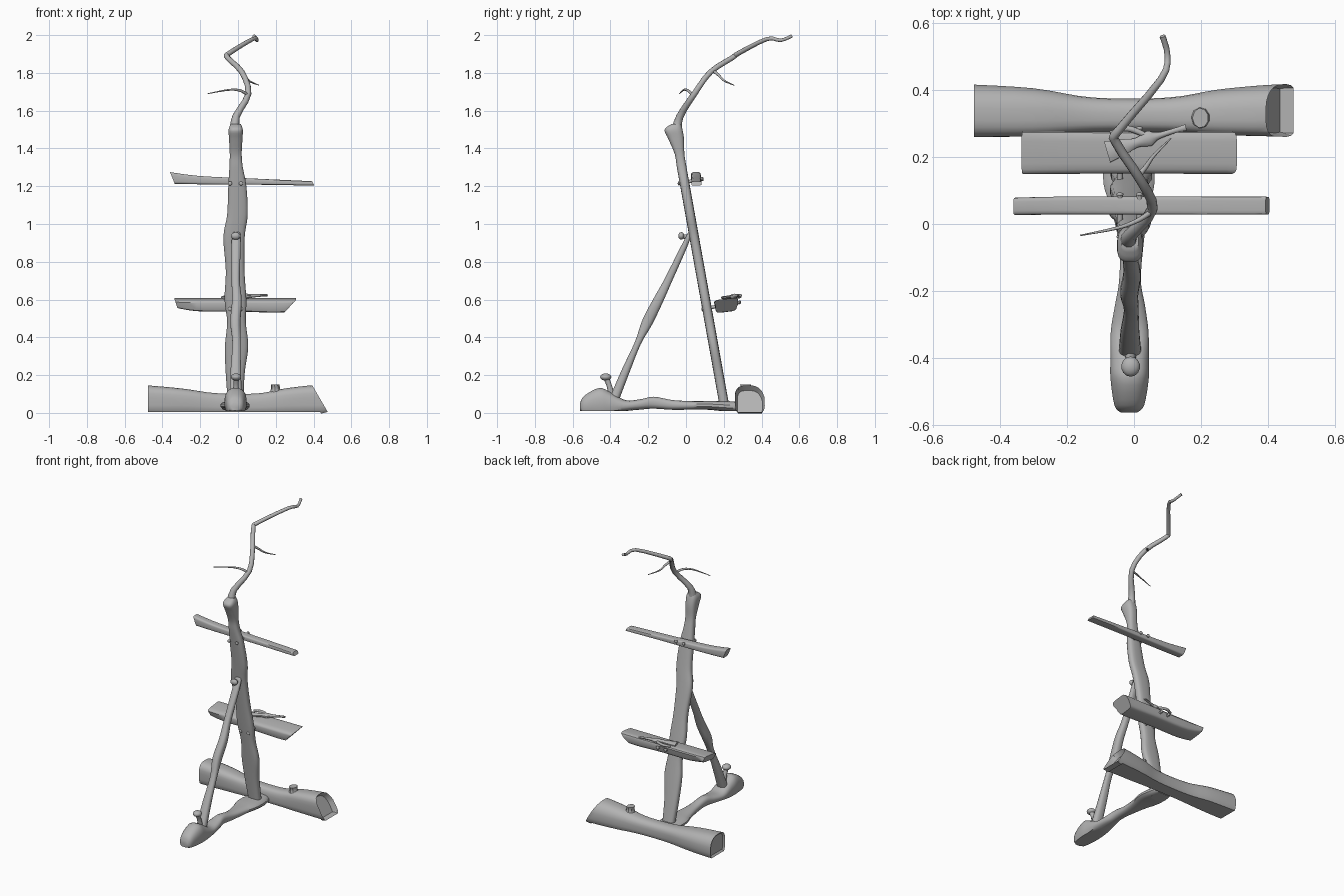
import bpy, bmesh, math
from mathutils import Vector

if "Cube" in bpy.data.objects:
    bpy.data.objects.remove(bpy.data.objects["Cube"])

wood = bpy.data.materials.new("grey wood")
wood.use_nodes = True
GREY = (0.45, 0.45, 0.45, 1)
wood.diffuse_color = GREY
wood.node_tree.nodes["Principled BSDF"].inputs["Base Color"].default_value = GREY
wood.node_tree.nodes["Principled BSDF"].inputs["Roughness"].default_value = 0.8


def finish(name, bm):
    bmesh.ops.recalc_face_normals(bm, faces=bm.faces)
    mesh = bpy.data.meshes.new(name)
    bm.to_mesh(mesh)
    bm.free()
    mesh.materials.append(wood)
    ob = bpy.data.objects.new(name, mesh)
    bpy.context.collection.objects.link(ob)
    bpy.ops.object.select_all(action='DESELECT')
    ob.select_set(True)
    bpy.context.view_layer.objects.active = ob
    bpy.ops.object.shade_smooth_by_angle(angle=math.radians(38))
    return ob


def resample(pts, steps):
    """Smooth curve through the points, carrying the radii along."""
    out = []
    for i in range(len(pts) - 1):
        a, b = pts[max(i - 1, 0)], pts[i]
        c, d = pts[i + 1], pts[min(i + 2, len(pts) - 1)]
        for s in range(steps):
            t = s / steps
            out.append([q + t * (r - p) / 2 + t * t * (2 * p - 5 * q + 4 * r - s3) / 2
                        + t ** 3 * (3 * q - p - 3 * r + s3) / 2
                        for p, q, r, s3 in zip(a, b, c, d)])
    return out + [list(pts[-1])]


def loft(pts, u=(1, 0, 0), v=None, power=2, n=16, steps=4):
    """Tube through (x, y, z, radius along u, radius across u)."""
    bm = bmesh.new()
    rows = resample(pts, steps)
    rings = []
    for i, row in enumerate(rows):
        ahead, behind = rows[min(i + 1, len(rows) - 1)], rows[max(i - 1, 0)]
        tangent = (Vector(ahead[:3]) - Vector(behind[:3])).normalized()
        if v:
            ua, va = Vector(u), Vector(v)
        else:
            ua = Vector(u)
            ua = (ua - tangent * ua.dot(tangent)).normalized()
            va = tangent.cross(ua)
        ring = []
        for k in range(n):
            a = math.tau * (k + 0.5) / n
            c, s = math.cos(a), math.sin(a)
            cu = math.copysign(abs(c) ** (2 / power), c) * max(row[3], 0.001)
            cv = math.copysign(abs(s) ** (2 / power), s) * max(row[4], 0.001)
            ring.append(bm.verts.new(Vector(row[:3]) + ua * cu + va * cv))
        rings.append(ring)
    for r0, r1 in zip(rings, rings[1:]):
        for k in range(n):
            bm.faces.new((r0[k], r0[(k + 1) % n], r1[(k + 1) % n], r1[k]))
    bm.faces.new(rings[0])
    bm.faces.new(rings[-1])
    return bm


def trim(bm, co, normal, hollow=0):
    """Saw an end off, optionally hollowing the cut."""
    cut = bmesh.ops.bisect_plane(bm, geom=bm.verts[:] + bm.edges[:] + bm.faces[:],
                                 plane_co=co, plane_no=normal, clear_outer=True)
    edges = [e for e in cut["geom_cut"] if isinstance(e, bmesh.types.BMEdge)]
    faces = bmesh.ops.edgeloop_fill(bm, edges=edges)["faces"]
    if hollow and faces:
        bmesh.ops.recalc_face_normals(bm, faces=bm.faces)
        bmesh.ops.inset_region(bm, faces=faces, thickness=0.012)
        for vert in faces[0].verts:
            vert.co -= Vector(normal).normalized() * hollow


def rod(name, path, radii, **kw):
    return finish(name, loft([(*p, r, r) for p, r in zip(path, radii)], n=10, **kw))


def ball(name, co, scale):
    bm = bmesh.new()
    bmesh.ops.create_uvsphere(bm, u_segments=14, v_segments=8, radius=1)
    for vert in bm.verts:
        vert.co = Vector([c * s for c, s in zip(vert.co, scale)]) + Vector(co)
    return finish(name, bm)


# Leaning post: (height, left edge, right edge)
outline = [(0.01, -.05, .03), (.2, -.065, .035), (.35, -.07, .055), (.48, -.058, .042),
           (.6, -.072, .045), (.75, -.065, .035), (.93, -.078, .036), (1.05, -.058, .052),
           (1.2, -.052, .045), (1.3, -.046, .026)]
post = [((a + b) / 2, .21 - .179 * z, z, (b - a) / 2, .026) for z, a, b in outline]
post += [(-.012, -.034, 1.37, .032, .026), (-.012, -.052, 1.45, .036, .042),
         (-.012, -.066, 1.5, .038, .048), (-.012, -.052, 1.53, .026, .024)]
finish("post", loft(post, v=(0, 1, 0), power=3))

# Crooked branch and twigs on top
rod("top_branch", [(-.015, -.05, 1.49), (-.01, -.032, 1.57), (.055, .045, 1.69),
                   (.02, .13, 1.805), (-.055, .245, 1.88), (-.045, .28, 1.905),
                   (.08, .43, 1.98), (.1, .5, 1.972), (.085, .56, 1.995)],
    [.03, .02, .016, .015, .014, .013, .011, .009, .009], u=(1, -.3, 0), steps=3)
rod("lower_twig", [(.05, .035, 1.685), (.01, .01, 1.707), (-.05, -.012, 1.71), (-.16, -.034, 1.69)],
    [.008, .007, .005, .002], u=(0, 0, 1))
rod("upper_twig", [(.01, .14, 1.815), (.035, .17, 1.79), (.06, .205, 1.757), (.11, .255, 1.735)],
    [.009, .007, .005, .002], u=(0, 0, 1))

# Upper shelf
bm = loft([(-.38, .052, 1.246, .026, .032), (-.2, .055, 1.232, .027, .022),
           (.1, .055, 1.224, .027, .016), (.36, .055, 1.216, .027, .012),
           (.42, .055, 1.214, .025, .010)], u=(0, 1, 0), v=(0, 0, 1), power=5)
trim(bm, (-.348, 0, 1.245), (-1, 0, -.4))
trim(bm, (.398, 0, 1.215), (1, 0, .5))
finish("upper_shelf", bm)

# Lower shelf: half log with sloping ends, tilted back
bm = loft([(-.36, .213, .586, .064, .018), (-.22, .213, .573, .064, .031),
           (.0, .213, .572, .063, .032), (.2, .213, .569, .064, .035),
           (.33, .213, .573, .064, .031)], u=(0, 1, 0), v=(0, 0, 1), power=5)
trim(bm, (-.325, 0, .575), (-1, 0, -.35))
trim(bm, (.275, 0, .57), (1, 0, -.95))
for vert in bm.verts:
    vert.co.z += .11 * (vert.co.y - .213)
    if vert.co.z < .57:
        vert.co.y = .213 + (vert.co.y - .213) * .88
finish("lower_shelf", bm)

# Forked twig lying on the lower shelf
finish("shelf_twig", loft([(-.08, .215, .61, .034, .010), (-.03, .23, .612, .024, .010),
                           (.01, .243, .614, .015, .012), (.045, .255, .615, .024, .016),
                           (.07, .262, .619, .011, .010), (.12, .278, .622, .008, .007),
                           (.155, .288, .623, .010, .006)], u=(0, 1, 0), n=10))
rod("shelf_twig_fork", [(-.07, .27, .612), (-.02, .285, .616), (.04, .262, .615)],
    [.007, .009, .008], u=(0, 0, 1))

# Nails through the post and shelves
for level, z, front, back in (("upper", 1.215, -.038, .088), ("lower", .55, .088, .285)):
    for side, x in (("right", -.042), ("left", .016)):
        rise = (back - front) * .18
        rod(f"{level}_nail_{side}", [(x, front, z), (x, back, z + rise)], [.009, .009], steps=1)
        ball(f"{level}_nail_head_{side}", (x, front, z), (.011, .006, .011))
        ball(f"{level}_nail_tail_{side}", (x, back, z + rise), (.011, .006, .011))

# Front strut
finish("front_strut", loft([(-.01, .025, .96, .022, .010), (-.01, -.01, .88, .024, .016),
                            (-.012, -.095, .7, .022, .021), (-.006, -.15, .59, .026, .027),
                            (-.014, -.205, .48, .027, .029), (-.008, -.255, .37, .022, .017),
                            (-.012, -.32, .22, .028, .022), (-.012, -.385, .06, .034, .026)],
                           power=2.6))
rod("strut_peg", [(-.012, .04, .925), (-.012, -.03, .937)], [.012, .012], steps=1)
ball("strut_peg_head", (-.012, -.025, .937), (.026, .016, .02))

# Base beam running front to back, with a bulging front end
bm = loft([(-.015, -.562, .03, .025, .018), (-.014, -.54, .04, .045, .05),
           (-.013, -.46, .055, .058, .078), (-.013, -.40, .048, .058, .062),
           (-.013, -.32, .038, .057, .03), (-.012, -.24, .045, .045, .028),
           (-.012, -.17, .054, .033, .032), (-.008, -.07, .042, .036, .026),
           (-.012, .04, .04, .055, .023), (-.015, .12, .04, .077, .024),
           (-.015, .21, .035, .074, .028), (-.015, .27, .033, .06, .027)],
          v=(0, 0, 1), power=2.5)
for vert in bm.verts:
    vert.co.z = max(vert.co.z, .01)
finish("base_beam", bm)

# Mushroom shaped peg on the beam
rod("base_peg", [(-.01, -.392, .08), (-.01, -.405, .14), (-.01, -.422, .185)], [.02, .014, .016])
ball("base_peg_cap", (-.01, -.425, .19), (.028, .03, .019))

# Rear log: flat underneath, pinched in the middle, hollow sawn ends
bm = loft([(-.5, .338, .06, .079, .088), (-.3, .333, .057, .072, .073),
           (-.12, .325, .045, .052, .06), (.1, .325, .043, .052, .06),
           (.25, .333, .055, .068, .075), (.4, .338, .06, .077, .087),
           (.52, .338, .06, .081, .088)], u=(0, 1, 0), v=(0, 0, 1), power=2.8, n=24)
for vert in bm.verts:
    vert.co.z = max(vert.co.z, .005)
    vert.co.y -= .16 * max(vert.co.z - .08, 0)
trim(bm, (-.477, 0, .07), (-1, 0, 0), hollow=.01)
trim(bm, (.475, 0, .005), (1, 0, .58), hollow=.035)
finish("rear_log", bm)

# Broken knot on the rear log
finish("log_knot", loft([(.205, .318, .085, .045, .045), (.2, .317, .125, .026, .028),
                         (.198, .316, .15, .024, .03)], v=(0, 1, 0), n=9))
